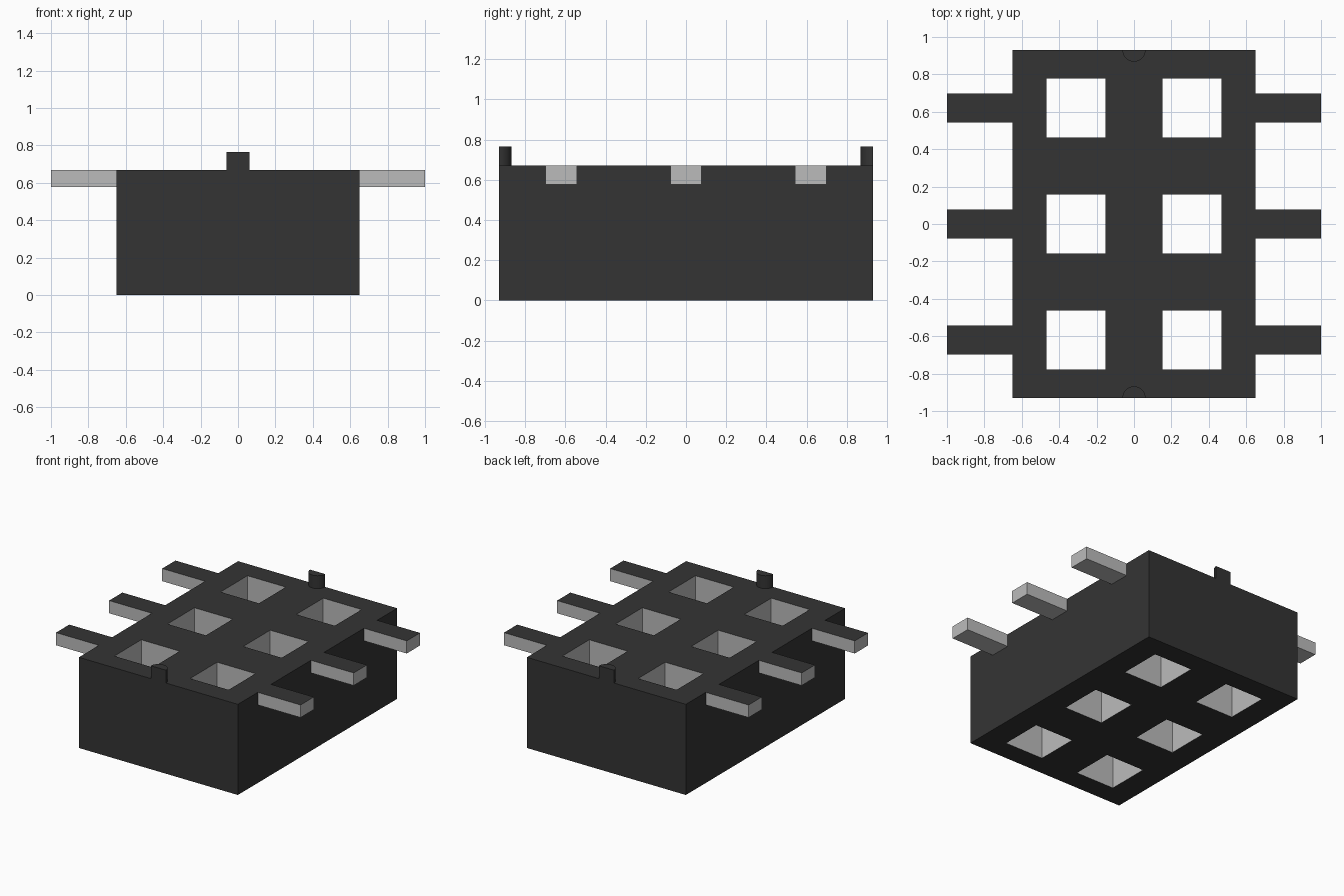
import bpy, bmesh, math

if "Cube" in bpy.data.objects:
    bpy.data.objects.remove(bpy.data.objects["Cube"], do_unlink=True)

HX, HY, TOP = 0.65, 0.93, 0.67      # housing half sizes and height
PITCH, HOLE = 0.62, 0.157           # socket spacing and half width
PIN_HALF, PIN_Z = 0.0775, 0.577     # pin half width and underside
KEY_R, KEY_TOP = 0.062, 0.765       # locating stub
ROWS = (-PITCH, 0.0, PITCH)
COLS = (-PITCH / 2, PITCH / 2)


def material(name, value):
    m = bpy.data.materials.new(name)
    m.use_nodes = True
    col = (value, value, value, 1)
    m.diffuse_color = col
    m.node_tree.nodes["Principled BSDF"].inputs["Base Color"].default_value = col
    return m


black = material("black plastic", 0.034)
grey = material("light grey metal", 0.50)


def finish(bm, name):
    bmesh.ops.recalc_face_normals(bm, faces=bm.faces[:])
    me = bpy.data.meshes.new(name)
    bm.to_mesh(me)
    bm.free()
    me.materials.append(black)
    me.materials.append(grey)
    ob = bpy.data.objects.new(name, me)
    bpy.context.collection.objects.link(ob)
    return ob


def extrude_up(bm, height):
    new = bmesh.ops.extrude_face_region(bm, geom=bm.faces[:])["geom"]
    bmesh.ops.translate(bm, vec=(0, 0, height),
                        verts=[v for v in new if isinstance(v, bmesh.types.BMVert)])


# Housing: a floor grid with the socket cells left open, extruded upward
xs = [-HX] + [c + s * HOLE for c in COLS for s in (-1, 1)] + [HX]
ys = [-HY] + [r + s * HOLE for r in ROWS for s in (-1, 1)] + [HY]
bm = bmesh.new()
grid = [[bm.verts.new((x, y, 0)) for y in ys] for x in xs]
for i in range(len(xs) - 1):
    for j in range(len(ys) - 1):
        if not (i % 2 and j % 2):
            bm.faces.new((grid[i][j], grid[i + 1][j], grid[i + 1][j + 1], grid[i][j + 1]))
extrude_up(bm, TOP)
bm.normal_update()
# Upright faces inside the outer walls are the grey socket linings
for f in bm.faces:
    c = f.calc_center_median()
    inside = abs(c.x) < HX - 0.01 and abs(c.y) < HY - 0.01
    f.material_index = 1 if inside and abs(f.normal.z) < 0.5 else 0
finish(bm, "housing")

# Side pins: grey bars with black tops, open where they meet the housing
for side, label in ((1, "left"), (-1, "right")):
    for n, y in enumerate(ROWS, 1):
        bm = bmesh.new()
        bmesh.ops.create_cube(bm, size=1)
        bmesh.ops.scale(bm, vec=(1 - HX, 2 * PIN_HALF, TOP - PIN_Z), verts=bm.verts[:])
        bmesh.ops.translate(bm, vec=(side * (1 + HX) / 2, y, (TOP + PIN_Z) / 2),
                            verts=bm.verts[:])
        bm.normal_update()
        for f in bm.faces:
            f.material_index = 0 if f.normal.z > 0.5 else 1
        inner = [f for f in bm.faces if f.normal.x * side < -0.5]
        bmesh.ops.delete(bm, geom=inner, context="FACES")
        finish(bm, f"{label}_pin_{n}")

# Locating stubs: half cylinders with their flat side flush to the end walls
for side, label in ((-1, "front"), (1, "back")):
    bm = bmesh.new()
    steps = 16
    arc = [math.pi * k / steps for k in range(steps + 1)]
    bm.faces.new([bm.verts.new((KEY_R * math.cos(a),
                                side * (HY - KEY_R * math.sin(a)), TOP)) for a in arc])
    extrude_up(bm, KEY_TOP - TOP)
    ob = finish(bm, f"{label}_key_stub")
    bpy.ops.object.select_all(action="DESELECT")
    ob.select_set(True)
    bpy.context.view_layer.objects.active = ob
    bpy.ops.object.shade_smooth_by_angle(angle=math.radians(30))
